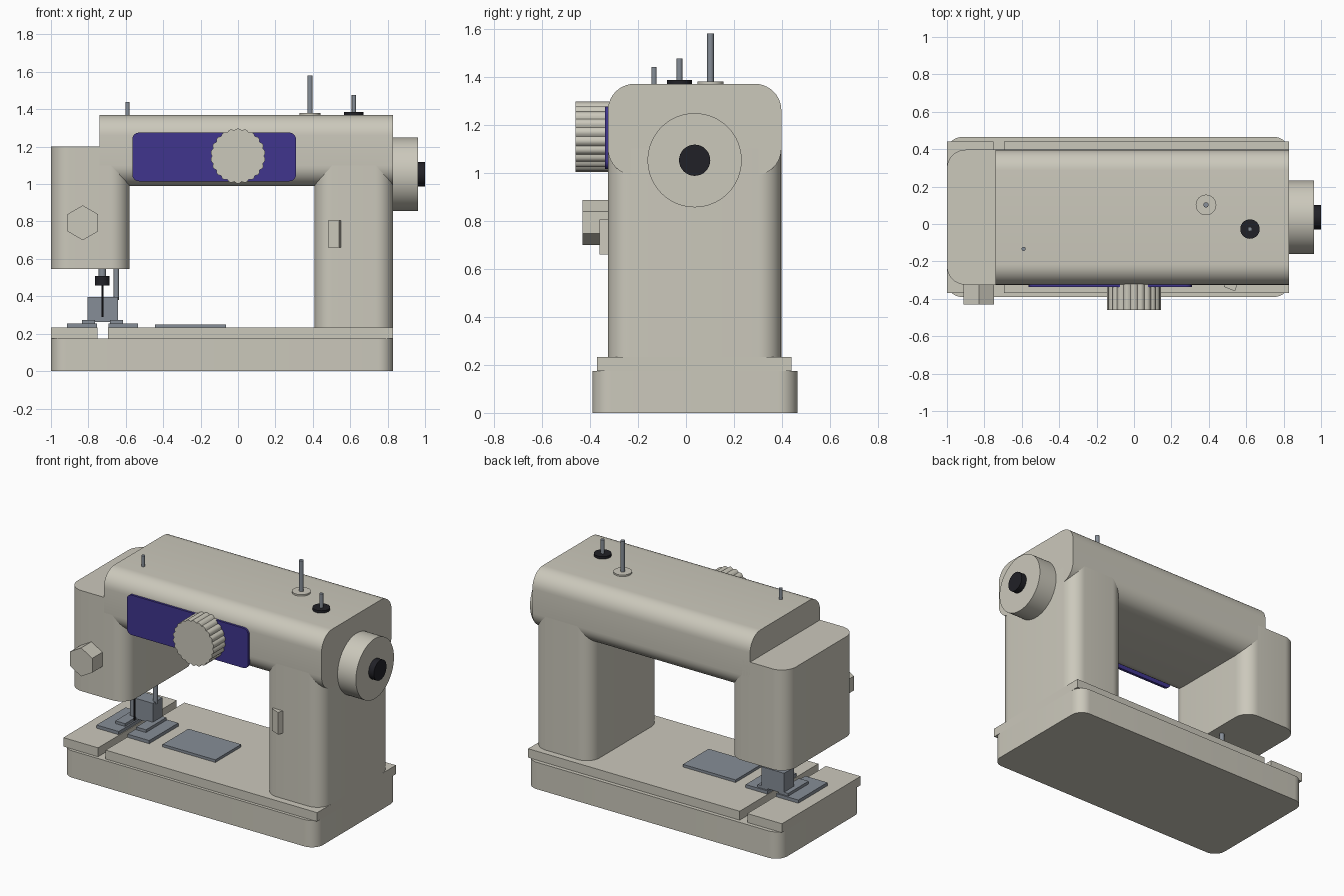
import bpy, bmesh, math

if "Cube" in bpy.data.objects:
    bpy.data.objects.remove(bpy.data.objects["Cube"])

def material(name, rgb):
    m = bpy.data.materials.new(name)
    m.diffuse_color = (*rgb, 1)
    m.use_nodes = True
    m.node_tree.nodes["Principled BSDF"].inputs["Base Color"].default_value = m.diffuse_color
    return m

CREAM = material("cream", (0.60, 0.58, 0.50))
PURPLE = material("purple", (0.05, 0.035, 0.27))
STEEL = material("steel", (0.24, 0.27, 0.31))
BLACK = material("black", (0.015, 0.015, 0.02))

def prism(name, pts, axis, lo, hi, mat):
    """Extrude a 2D outline along an axis; outline is (y,z), (x,z) or (x,y)."""
    def place(u, v, w):
        return {"x": (w, u, v), "y": (u, w, v), "z": (u, v, w)}[axis]
    bm = bmesh.new()
    a = [bm.verts.new(place(u, v, lo)) for u, v in pts]
    b = [bm.verts.new(place(u, v, hi)) for u, v in pts]
    bm.faces.new(a)
    bm.faces.new(b)
    n = len(pts)
    for i in range(n):
        j = (i + 1) % n
        bm.faces.new((a[i], a[j], b[j], b[i]))
    bmesh.ops.recalc_face_normals(bm, faces=bm.faces)
    me = bpy.data.meshes.new(name)
    bm.to_mesh(me)
    bm.free()
    me.materials.append(mat)
    me.shade_smooth()
    me.set_sharp_from_angle(angle=math.radians(30))
    ob = bpy.data.objects.new(name, me)
    bpy.context.collection.objects.link(ob)
    return ob

def rounded(u0, u1, v0, v1, r, seg=10):
    pts = []
    corners = [(u1 - r, v1 - r), (u0 + r, v1 - r), (u0 + r, v0 + r), (u1 - r, v0 + r)]
    for k, (cu, cv) in enumerate(corners):
        for i in range(seg + 1):
            t = math.pi / 2 * (k + i / seg)
            pts.append((cu + r * math.cos(t), cv + r * math.sin(t)))
    return pts

def circle(cu, cv, r, n=32, start=0.0):
    return [(cu + r * math.cos(start + 2 * math.pi * i / n),
             cv + r * math.sin(start + 2 * math.pi * i / n)) for i in range(n)]

def box(name, x, y, z, mat):
    pts = [(x[0], y[0]), (x[1], y[0]), (x[1], y[1]), (x[0], y[1])]
    return prism(name, pts, "z", z[0], z[1], mat)

# Base and the bed plates, split by a slot under the needle
prism("base", rounded(-1, 0.83, -0.39, 0.465, 0.08), "z", 0, 0.175, CREAM)
box("bed_plate_left", (-1, -0.75), (-0.37, 0.44), (0.175, 0.233), CREAM)
box("bed_plate_right", (-0.695, 0.83), (-0.37, 0.44), (0.175, 0.233), CREAM)

# Main body: column, arm and needle head
prism("column", rounded(0.41, 0.83, -0.325, 0.397, 0.095), "z", 0.233, 1.1, CREAM)
prism("arm", rounded(-0.325, 0.397, 0.99, 1.37, 0.11), "x", -0.74, 0.83, CREAM)
prism("head", rounded(-1, -0.58, -0.325, 0.397, 0.1), "z", 0.545, 1.2, CREAM)

# Front panel and scalloped stitch dial
prism("front_panel", rounded(-0.565, 0.31, 1.015, 1.275, 0.035, 6), "y", -0.338, -0.32, PURPLE)
lobes, steps = 22, 6
dial = []
for i in range(lobes * steps):
    a = 2 * math.pi * i / (lobes * steps)
    r = 0.138 + 0.009 * abs(math.sin(a * lobes / 2))
    dial.append((r * math.cos(a), 1.15 + r * math.sin(a)))
prism("stitch_dial", dial, "y", -0.46, -0.32, CREAM)

# Six-sided tension knob and wedge-shaped reverse lever
prism("tension_knob", circle(-0.83, 0.793, 0.093, 6, math.pi / 2), "y", -0.43, -0.32, CREAM)
prism("reverse_lever", [(0.48, -0.32), (0.48, -0.335), (0.54, -0.36), (0.553, -0.32)],
      "z", 0.66, 0.805, CREAM)

# Handwheel with hub
prism("handwheel", circle(0.036, 1.052, 0.196, 64), "x", 0.83, 0.962, CREAM)
prism("handwheel_hub", circle(0.036, 1.052, 0.065, 32), "x", 0.955, 1.0, BLACK)

# Spool pins and thread guide on top
for name, x, y, r, top in [("tall_spool_pin", 0.385, 0.102, 0.014, 1.58),
                           ("bobbin_winder_pin", 0.62, -0.027, 0.012, 1.475),
                           ("thread_guide_pin", -0.59, -0.133, 0.011, 1.44)]:
    prism(name, circle(x, y, r, 16), "z", 1.36, top, STEEL)
prism("spool_disc", circle(0.385, 0.102, 0.055), "z", 1.36, 1.38, CREAM)
prism("bobbin_winder_disc", circle(0.62, -0.027, 0.052), "z", 1.36, 1.386, BLACK)

# Needle assembly
NX, NY = -0.725, -0.03
prism("needle_bar", circle(NX, NY, 0.02, 16), "z", 0.5, 0.56, STEEL)
prism("needle_clamp", circle(NX, NY, 0.039, 24), "z", 0.458, 0.508, BLACK)
prism("needle", circle(NX, NY, 0.006, 8), "z", 0.29, 0.47, BLACK)

# Presser foot
prism("presser_bar", circle(-0.65, 0.08, 0.015, 16), "z", 0.38, 0.56, STEEL)
box("presser_block", (-0.805, -0.642), (0.04, 0.14), (0.262, 0.395), STEEL)
for side, x in [("left", (-0.835, -0.765)), ("right", (-0.685, -0.615))]:
    box("presser_toe_" + side, x, (-0.07, 0.14), (0.254, 0.272), STEEL)

# Needle plates and bobbin cover on the bed
box("needle_plate_left", (-0.915, -0.755), (-0.15, 0.15), (0.23, 0.254), STEEL)
box("needle_plate_right", (-0.692, -0.535), (-0.15, 0.15), (0.23, 0.254), STEEL)
box("bobbin_cover", (-0.445, -0.065), (-0.14, 0.125), (0.23, 0.25), STEEL)
